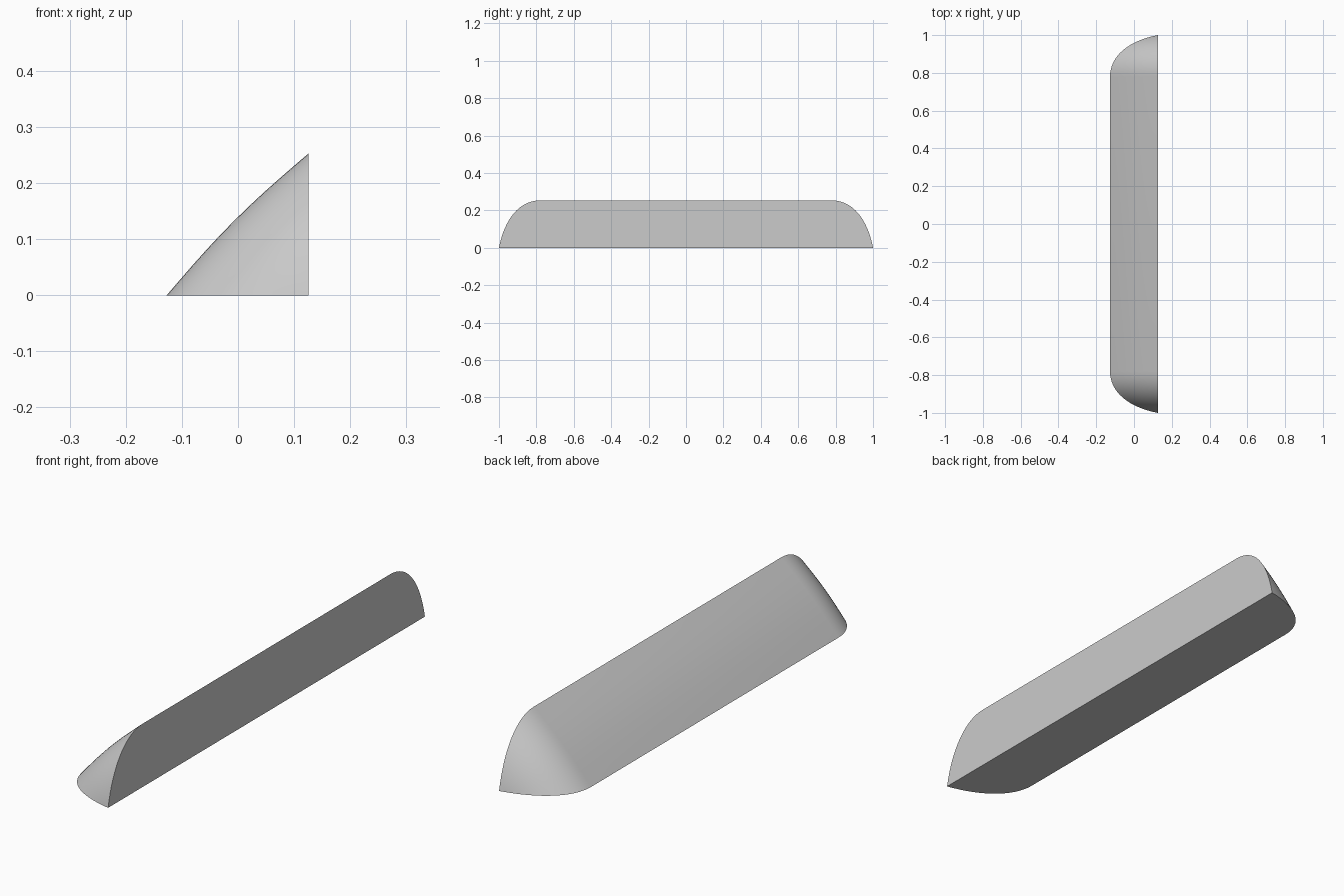
import bpy, bmesh, math
from mathutils import Vector

if "Cube" in bpy.data.objects:
    bpy.data.objects.remove(bpy.data.objects["Cube"])

HALF = 0.126       # half width
SIZE = 0.253       # leg of the triangular section
BULGE = 0.009      # slight convexity of the sloped face
ARC, STEPS = 10, 16


def bezier(t, pts):
    a, b, c, d = (Vector(p) for p in pts)
    s = 1 - t
    return a * s**3 + b * 3 * s * s * t + c * 3 * s * t * t + d * t**3


def section(bm, y, a):
    """Right-angled corner plus a gently bowed slope, leg length a."""
    ring = [bm.verts.new((HALF, y, 0))]
    for i in range(ARC + 1):
        t = i / ARC
        b = BULGE * math.sin(math.pi * t) * a / SIZE
        # bow pushed outwards towards -x and +z, from floor to top edge
        ring.append(bm.verts.new((HALF - a + a * t - b * 0.707, y, a * t + b * 0.707)))
    return ring


# Rounded end outline: (y, leg length) from the tip to the straight part
end = [bezier(i / STEPS, ((1, 0), (0.97, 0.155), (0.89, SIZE), (0.78, SIZE)))
       for i in range(STEPS + 1)]
stations = [(-y, a) for y, a in end] + [(y, a) for y, a in reversed(end)]

# Wedge strip: skin the sections, tips collapse to points
bm = bmesh.new()
rings = [section(bm, y, a) for y, a in stations]
for r, s in zip(rings, rings[1:]):
    n = len(r)
    for i in range(n):
        j = (i + 1) % n
        bm.faces.new((r[i], r[j], s[j], s[i]))
bmesh.ops.remove_doubles(bm, verts=bm.verts, dist=1e-5)
bmesh.ops.recalc_face_normals(bm, faces=bm.faces)
mesh = bpy.data.meshes.new("wedge_strip")
bm.to_mesh(mesh)
bm.free()
strip = bpy.data.objects.new("wedge_strip", mesh)
bpy.context.collection.objects.link(strip)
bpy.context.view_layer.objects.active = strip
strip.select_set(True)
bpy.ops.object.shade_smooth_by_angle(angle=math.radians(30))
